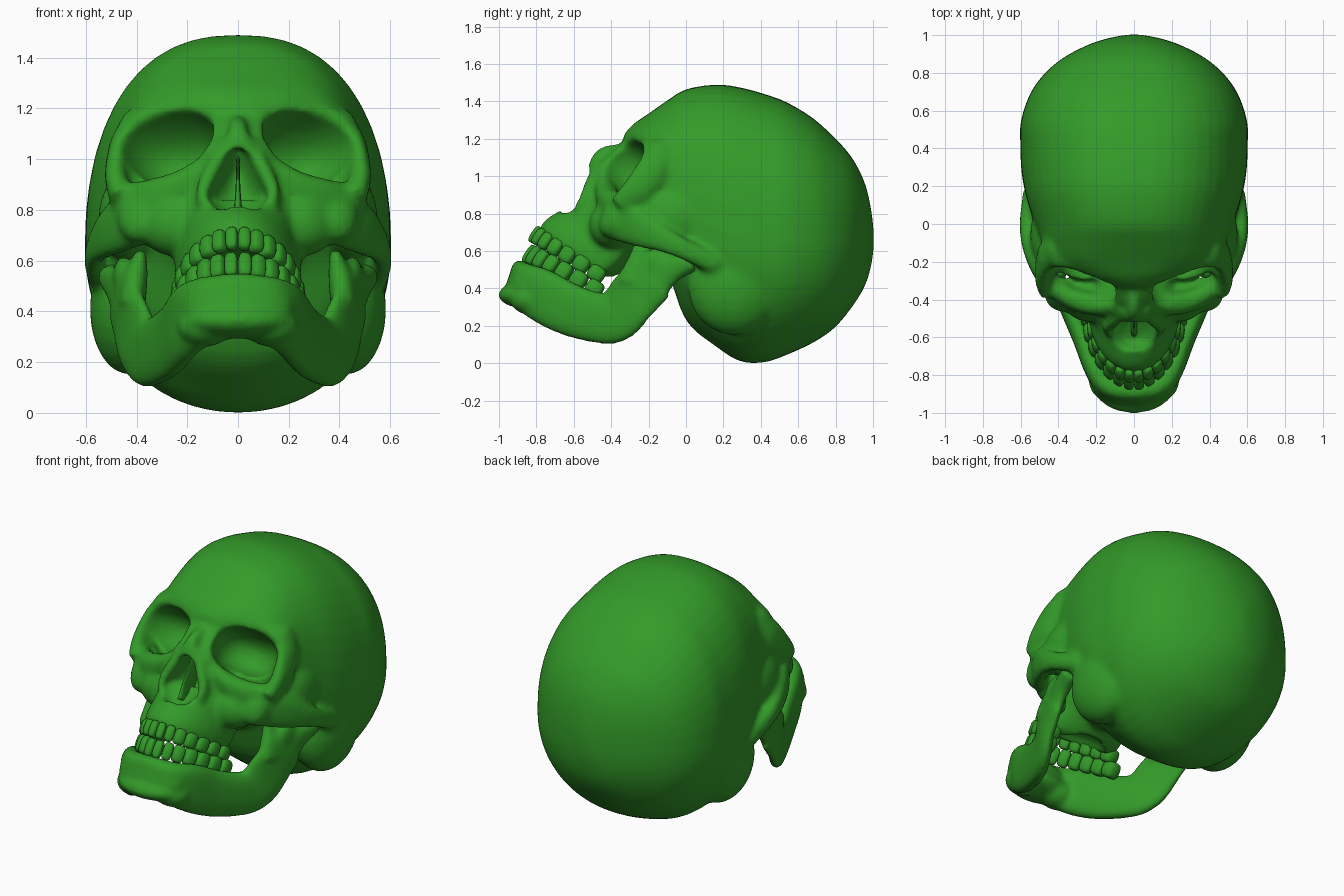
import bpy, bmesh, math
from mathutils import Vector

if "Cube" in bpy.data.objects:
    bpy.data.objects.remove(bpy.data.objects["Cube"])

bone = bpy.data.materials.new("green_bone")
bone.diffuse_color = (0.033, 0.325, 0.022, 1)
bone.use_nodes = True
bone.node_tree.nodes["Principled BSDF"].inputs["Base Color"].default_value = bone.diffuse_color


def world(p):
    return Vector(p)


def face(p):
    """Tilted face frame: x across, u back along the bite plane, v up the face."""
    x, u, v = p
    return Vector((x, -.76 + .835 * u + .55 * v, .70 - .55 * u + .835 * v))


def power(c, e):
    return math.copysign(abs(c) ** e, c)


def spline(st, k=4):
    """Catmull-Rom through tuples of any length."""
    out = []
    for i in range(len(st) - 1):
        a, b, c, d = st[max(i - 1, 0)], st[i], st[i + 1], st[min(i + 2, len(st) - 1)]
        for j in range(k):
            t = j / k
            out.append([q + .5 * t * (r - p + t * (2*p - 5*q + 4*r - s + t * (3*(q - r) + s - p)))
                        for p, q, r, s in zip(a, b, c, d)])
    return out + [list(st[-1])]


def skin(bm, rings):
    loops = [[bm.verts.new(p) for p in r] for r in rings]
    n = len(loops[0])
    for a, b in zip(loops, loops[1:]):
        for i in range(n):
            bm.faces.new((a[i], a[(i + 1) % n], b[(i + 1) % n], b[i]))
    bm.faces.new(loops[0][::-1])
    bm.faces.new(loops[-1])


def strut(bm, stations, frame=world, up=(0, 0, 1), mirror=True, e=.85):
    """Swept oval bar; stations are x, y, z, side radius, upright radius."""
    st = spline([tuple(frame(s[:3])) + tuple(s[3:]) for s in stations])
    pts = [Vector(s[:3]) for s in st]
    for sg in ((1, -1) if mirror else (1,)):
        rings = []
        for i, s in enumerate(st):
            t = (pts[min(i + 1, len(pts) - 1)] - pts[max(i - 1, 0)]).normalized()
            side = t.cross(Vector(up)).normalized()
            top = side.cross(t)
            ring = []
            for k in range(20):
                a = math.tau * k / 20
                p = pts[i] + side * (s[3] * power(math.cos(a), e)) + top * (s[4] * power(math.sin(a), e))
                ring.append((p.x * sg, p.y, p.z))
            rings.append(ring)
        skin(bm, rings)


def blob(bm, c, r, frame=world, yaw=0, e=1, mirror=True, seg=24):
    """Ellipsoid, squarer for e < 1, turned by yaw in its frame."""
    cs, sn = math.cos(yaw), math.sin(yaw)
    for sg in ((1, -1) if mirror else (1,)):
        for v in bmesh.ops.create_uvsphere(bm, u_segments=seg, v_segments=seg // 2, radius=1)["verts"]:
            x, y, z = (power(q, e) * k for q, k in zip(v.co, r))
            p = frame((c[0] + x * cs - y * sn, c[1] + x * sn + y * cs, c[2] + z))
            v.co = (p.x * sg, p.y, p.z)


def finish(bm, name):
    bmesh.ops.recalc_face_normals(bm, faces=bm.faces)
    for f in bm.faces:
        f.smooth = True
    me = bpy.data.meshes.new(name)
    bm.to_mesh(me)
    bm.free()
    ob = bpy.data.objects.new(name, me)
    bpy.context.collection.objects.link(ob)
    me.materials.append(bone)
    return ob


def modify(ob, kind, **settings):
    m = ob.modifiers.new(kind.lower(), kind)
    for k, v in settings.items():
        setattr(m, k, v)
    bpy.context.view_layer.objects.active = ob
    bpy.ops.object.modifier_apply(modifier=m.name)


def fuse(ob, size):
    modify(ob, 'REMESH', mode='VOXEL', voxel_size=size, use_smooth_shade=True)


# --- cranium: sections y, half width, top, bottom
bm = bmesh.new()
rings = []
for y, w, top, bot in spline([
        (-.335, .1, 1.22, 1.0), (-.28, .28, 1.28, .85), (-.2, .435, 1.335, .68), (-.1, .485, 1.405, .5),
        (0, .525, 1.465, .23), (.16, .575, 1.49, .09), (.29, .597, 1.475, .01), (.42, .602, 1.44, .005),
        (.54, .6, 1.395, .045), (.68, .555, 1.31, .11), (.79, .48, 1.21, .185), (.88, .375, 1.11, .29),
        (.95, .24, .98, .40), (.985, .13, .85, .5), (1.003, .03, .72, .6)]):
    zc = bot + .45 * (top - bot)
    ring = []
    for k in range(48):
        a = math.tau * k / 48
        c, s = math.cos(a), math.sin(a)
        e = .84 if s > 0 else .96
        ring.append((w * power(c, e), y, zc + (top - zc if s > 0 else zc - bot) * power(s, e)))
    rings.append(ring)
skin(bm, rings)

# upper jaw: D-shaped sections v, half width, front u, back u
rings = []
for v, w, u0, u1 in spline([
        (-.03, .215, 0, .42), (0, .24, -.03, .45), (.06, .25, -.03, .47), (.14, .25, .005, .48),
        (.22, .27, .045, .48), (.3, .26, .045, .48), (.4, .2, .045, .45), (.48, .11, .06, .4),
        (.6, .07, .1, .4)]):
    uc = u0 + .8 * (u1 - u0)
    ring = []
    for k in range(32):
        a = math.tau * k / 32
        s = math.sin(a)
        ring.append(face((w * math.cos(a), uc + s * (uc - u0 if s < 0 else u1 - uc), v)))
    rings.append(ring)
skin(bm, rings)

# brow and outer eye rim
strut(bm, [(0, -.29, 1.18, .05, .05), (.15, -.24, 1.21, .06, .05), (.3, -.185, 1.185, .06, .05),
           (.41, -.175, 1.13, .06, .05)])
strut(bm, [(.36, -.15, 1.15, .05, .07), (.44, -.165, 1.09, .05, .075), (.475, -.195, 1.02, .04, .085),
           (.48, -.26, .92, .045, .085), (.45, -.34, .83, .05, .08)], up=(0, 1, 0))
# lower eye rim, cheekbone and cheek arch
strut(bm, [(.08, .11, .45, .05, .04), (.2, .165, .36, .06, .06), (.32, .225, .32, .06, .085),
           (.43, .28, .35, .05, .07)], face)
blob(bm, (.39, .28, .28), (.09, .075, .12), face, yaw=.45)
blob(bm, (.25, .28, .24), (.14, .12, .13), face, yaw=.4)
strut(bm, [(.41, -.36, .77, .05, .12), (.5, -.24, .715, .045, .1), (.56, -.1, .65, .037, .065),
           (.565, .03, .59, .04, .055), (.53, .16, .53, .06, .06)])
# eye socket walls, temple fill, skull base, mastoid
blob(bm, (.41, -.14, 1.0), (.085, .13, .2))
blob(bm, (.44, -.06, .77), (.11, .2, .17))
blob(bm, (.26, -.14, .93), (.19, .16, .27))
blob(bm, (0, -.14, .66), (.24, .25, .22), mirror=False)
blob(bm, (.43, .26, .41), (.155, .25, .26))
# nasal bones, inner eye rim, nose opening rim and spine
strut(bm, [(0, .13, .6, .035, .05), (0, .055, .54, .035, .045), (0, .035, .49, .045, .045),
           (0, .055, .41, .08, .045)], face, up=(0, 1, 0), mirror=False)
strut(bm, [(.06, .15, .62, .05, .06), (.07, .12, .52, .05, .06), (.10, .10, .42, .05, .05)], face, up=(0, 1, 0))
strut(bm, [(.05, .06, .48, .03, .03), (.085, .065, .38, .035, .035), (.13, .085, .28, .035, .035),
           (.13, .09, .2, .03, .03)], face, up=(0, 1, 0))
blob(bm, (0, .03, .175), (.035, .045, .025), face, mirror=False)
skull = finish(bm, "skull")
fuse(skull, .014)

# --- cutters: eye sockets, nose opening, palate
bm = bmesh.new()
blob(bm, (.285, .14, .545), (.192, .27, .137), face, yaw=math.radians(26), e=.86)
strut(bm, [(0, .13, .44, .015, .05), (0, .10, .39, .045, .09), (0, .08, .31, .09, .12),
           (0, .08, .24, .12, .12), (0, .09, .21, .105, .1), (0, .12, .19, .05, .06)],
      face, up=(0, 1, 0), mirror=False)
blob(bm, (0, .27, -.04), (.17, .24, .1), face, mirror=False)
cutter = finish(bm, "socket_cutter")
cutter.hide_render = True
modify(skull, 'BOOLEAN', operation='DIFFERENCE', object=cutter, solver='EXACT')
bpy.data.objects.remove(cutter)
fuse(skull, .014)
modify(skull, 'SMOOTH', factor=.5, iterations=12)

# --- nasal septum
bm = bmesh.new()
strut(bm, [(0, .14, .43, .008, .06), (0, .15, .3, .01, .08), (0, .16, .18, .02, .08)],
      face, up=(0, 1, 0), mirror=False)
finish(bm, "nasal_septum")

# --- lower jaw: body, ramus, coronoid, condyle, chin
bm = bmesh.new()
strut(bm, [(-.02, -.89, .435, .055, .12), (.12, -.865, .415, .065, .125), (.2, -.775, .365, .06, .145),
           (.265, -.62, .285, .055, .142), (.34, -.45, .24, .052, .137), (.385, -.36, .26, .045, .145),
           (.425, -.28, .36, .04, .15), (.46, -.18, .46, .035, .145)], e=.8)
strut(bm, [(.42, -.25, .42, .055, .12), (.4, -.235, .55, .045, .085), (.38, -.255, .64, .02, .035)], up=(0, 1, 0))
strut(bm, [(.45, -.18, .43, .035, .11), (.48, -.08, .5, .04, .075), (.50, .04, .54, .06, .05)])
blob(bm, (.45, -.14, .53), (.045, .11, .09))
blob(bm, (0, -.87, .365), (.21, .134, .07), mirror=False)
blob(bm, (0, -.86, .41), (.22, .1, .12), mirror=False)
blob(bm, (.13, -.84, .34), (.11, .1, .08))
jaw = finish(bm, "lower_jaw")
fuse(jaw, .013)
modify(jaw, 'SMOOTH', factor=.5, iterations=18)

# --- teeth: fourteen along each elliptical arch
for name, W, D, front, v0, h in (("upper_teeth", .22, .45, -.03, -.035, .05),
                                 ("lower_teeth", .24, .455, 0, -.14, .055)):
    bm = bmesh.new()
    for i in range(7):
        th = .22 * (i + .5)
        c, s = math.cos(th), math.sin(th)
        wide = .22 * math.hypot(W * c, D * s) * .49
        deep = .026 + .02 * i / 6
        tall = h * (1 - .1 * i / 6)
        mid = v0 + (h - tall if name == "upper_teeth" else .035 * i / 6)
        blob(bm, (W * s, front + D * (1 - c), mid), (wide, deep, tall), face,
             yaw=math.atan2(D * s, W * c), e=.62, seg=16)
        blob
    finish(bm, name)
